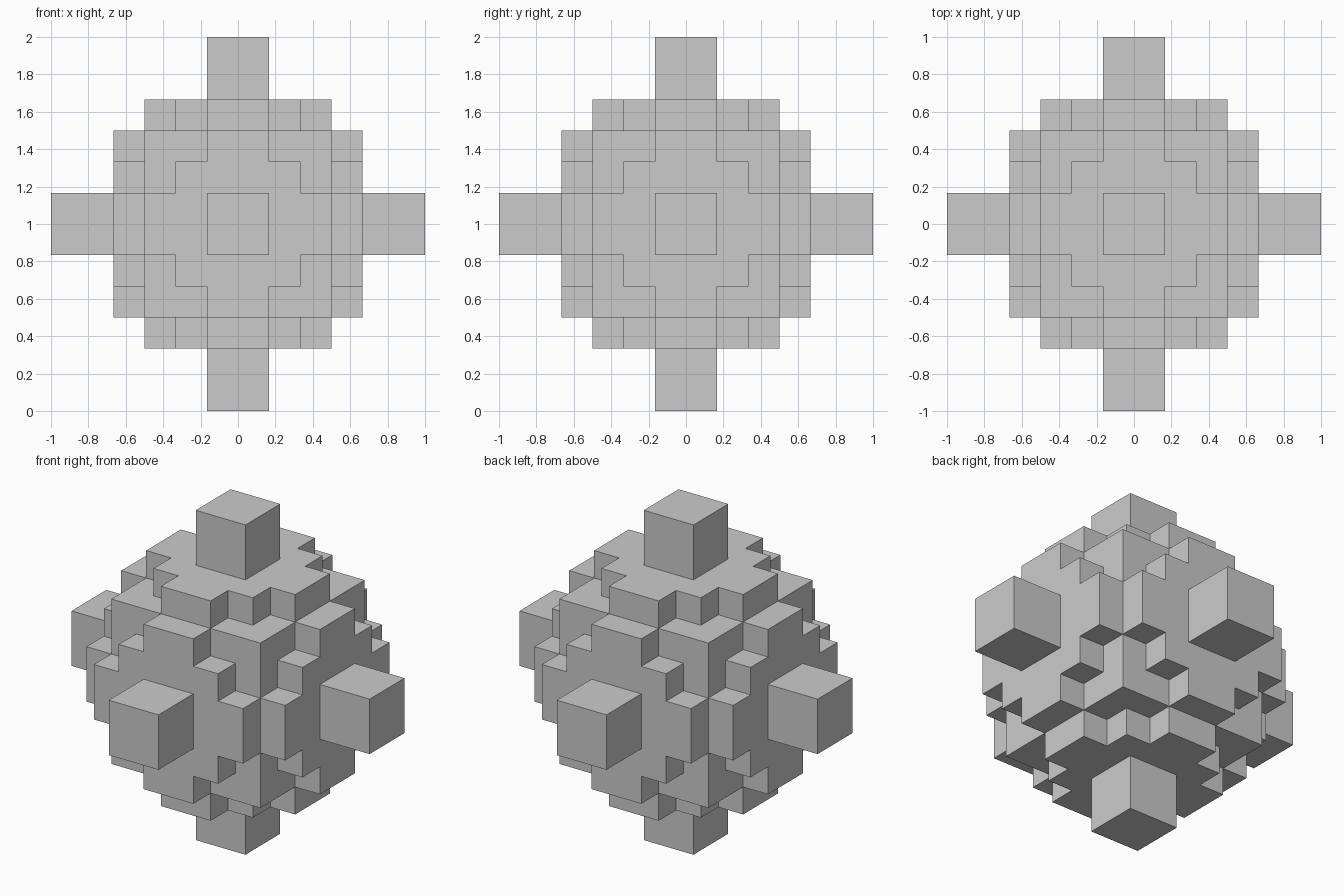
import bpy, bmesh
from math import pi
from mathutils import Matrix, Vector

if "Cube" in bpy.data.objects:
    bpy.data.objects.remove(bpy.data.objects["Cube"])

U = 1 / 6                                   # one grid step of the model
CENTRE = Matrix.Translation((0, 0, 1))


def make_object(name, bm, matrix):
    """Turn a bmesh in grid steps into a placed object."""
    bmesh.ops.transform(bm, matrix=CENTRE @ matrix @ Matrix.Scale(U, 4), verts=bm.verts)
    bmesh.ops.recalc_face_normals(bm, faces=bm.faces)
    mesh = bpy.data.meshes.new(name)
    bm.to_mesh(mesh)
    bm.free()
    bpy.context.collection.objects.link(bpy.data.objects.new(name, mesh))


def make_prism(name, outline, low, high, matrix):
    """Extrude a flat outline from one height to another."""
    bm = bmesh.new()
    face = bm.faces.new([bm.verts.new((x, y, low)) for x, y in outline])
    top = bmesh.ops.extrude_face_region(bm, geom=[face], use_keep_orig=True)
    verts = [g for g in top["geom"] if isinstance(g, bmesh.types.BMVert)]
    bmesh.ops.translate(bm, verts=verts, vec=Vector((0, 0, high - low)))
    make_object(name, bm, matrix)


# Stepped cross outline: one quarter, turned four times
quarter = [(3, -1), (3, 1), (2, 1), (2, 2), (1, 2)]
cross = []
for turn in range(4):
    cross += quarter
    quarter = [(-y, x) for x, y in quarter]

square = [(-1, -1), (1, -1), (1, 1), (-1, 1)]

# Core cube
core = bmesh.new()
bmesh.ops.create_cube(core, size=6)
make_object("core", core, Matrix.Identity(4))

# A stepped plate and a square peg on each of the six sides
sides = {
    "top": Matrix.Identity(4),
    "bottom": Matrix.Rotation(pi, 4, 'X'),
    "front": Matrix.Rotation(pi / 2, 4, 'X'),
    "back": Matrix.Rotation(-pi / 2, 4, 'X'),
    "right": Matrix.Rotation(pi / 2, 4, 'Y'),
    "left": Matrix.Rotation(-pi / 2, 4, 'Y'),
}
for side, turn in sides.items():
    make_prism(side + "_plate", cross, 3, 4, turn)
    make_prism(side + "_peg", square, 4, 6, turn)
